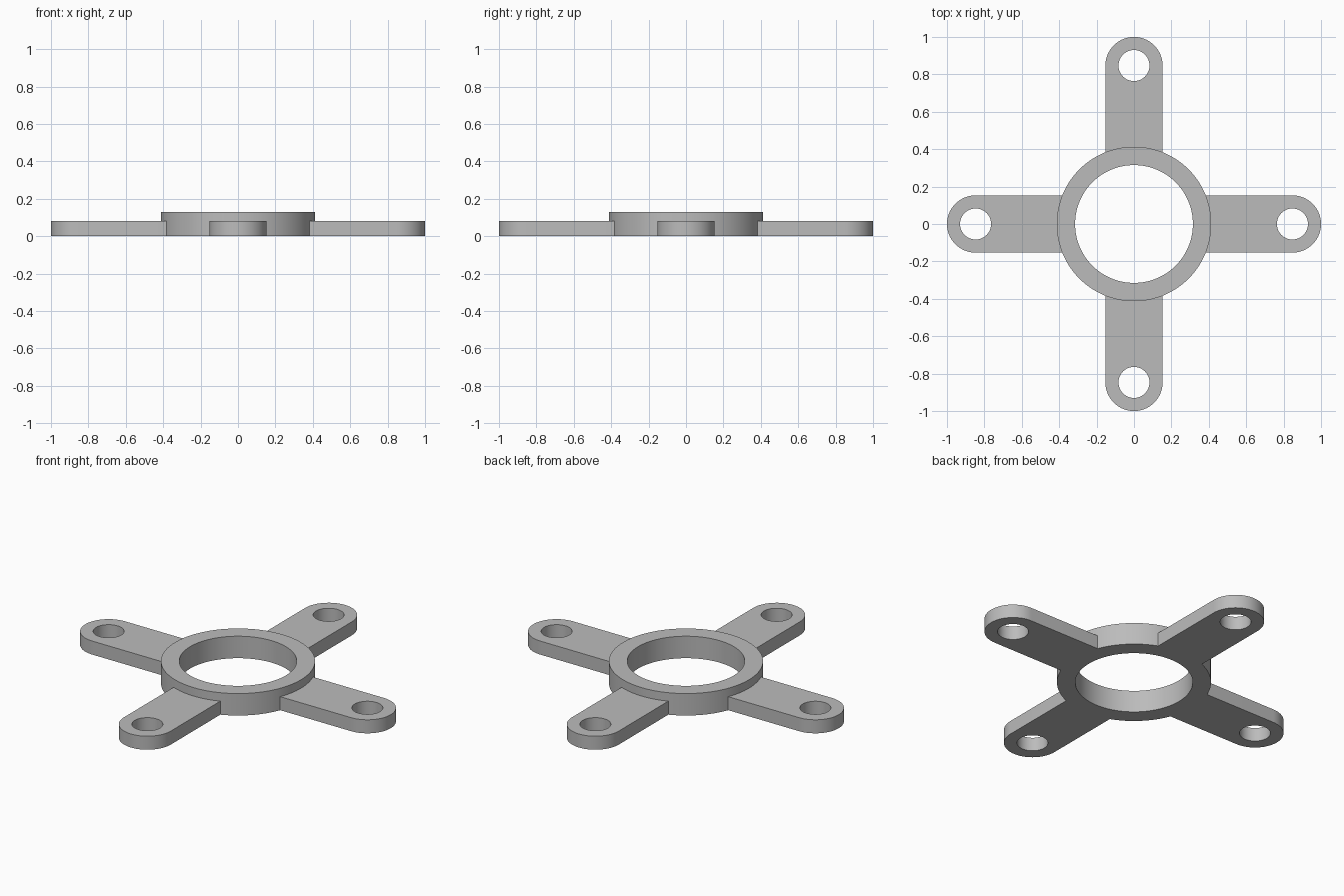
import bpy, bmesh
from math import pi, cos, sin, asin

default = bpy.data.objects.get("Cube")
if default:
    bpy.data.objects.remove(default, do_unlink=True)

RING_OUTER, RING_INNER, RING_HEIGHT = 0.413, 0.315, 0.13
ARM_HALF, ARM_HEIGHT, HOLE_RADIUS = 0.153, 0.08, 0.083
TIP = 1 - ARM_HALF

grey = bpy.data.materials.new("plain grey")
grey.use_nodes = True
colour = (0.5, 0.5, 0.5, 1)
grey.diffuse_color = colour
grey.node_tree.nodes["Principled BSDF"].inputs["Base Color"].default_value = colour


def arc(radius, start, end, steps, cx=0):
    return [(cx + radius * cos(start + (end - start) * i / steps),
             radius * sin(start + (end - start) * i / steps)) for i in range(steps + 1)]


def circle(radius, steps, cx=0):
    return arc(radius, 0, 2 * pi, steps, cx)[:-1]


def plate(name, loops, height, turn=0):
    """Fill an outline with its hole and raise it into a solid plate."""
    bm = bmesh.new()
    for loop in loops:
        verts = [bm.verts.new((x, y, 0)) for x, y in loop]
        for a, b in zip(verts, verts[1:] + verts[:1]):
            bm.edges.new((a, b))
    bmesh.ops.triangle_fill(bm, edges=bm.edges[:], use_beauty=True)
    raised = bmesh.ops.extrude_face_region(bm, geom=bm.faces[:], use_keep_orig=True)
    top = [g for g in raised["geom"] if isinstance(g, bmesh.types.BMVert)]
    bmesh.ops.translate(bm, verts=top, vec=(0, 0, height))
    bmesh.ops.recalc_face_normals(bm, faces=bm.faces[:])
    mesh = bpy.data.meshes.new(name)
    bm.to_mesh(mesh)
    bm.free()
    mesh.materials.append(grey)
    obj = bpy.data.objects.new(name, mesh)
    bpy.context.collection.objects.link(obj)
    obj.rotation_euler.z = turn
    bpy.ops.object.select_all(action="DESELECT")
    obj.select_set(True)
    bpy.context.view_layer.objects.active = obj
    bpy.ops.object.shade_smooth_by_angle(angle=pi / 6)


# Central ring
plate("centre_ring", [circle(RING_OUTER, 128), circle(RING_INNER, 128)], RING_HEIGHT)

# Four rounded arms, each curved at the root to sit against the ring
root = RING_OUTER - 0.005
half_angle = asin(ARM_HALF / root)
outline = (arc(root, half_angle, -half_angle, 16)
           + arc(ARM_HALF, -pi / 2, pi / 2, 40, TIP))
for i, side in enumerate(("left", "back", "right", "front")):
    plate(side + "_arm", [outline, circle(HOLE_RADIUS, 48, TIP)], ARM_HEIGHT, i * pi / 2)
